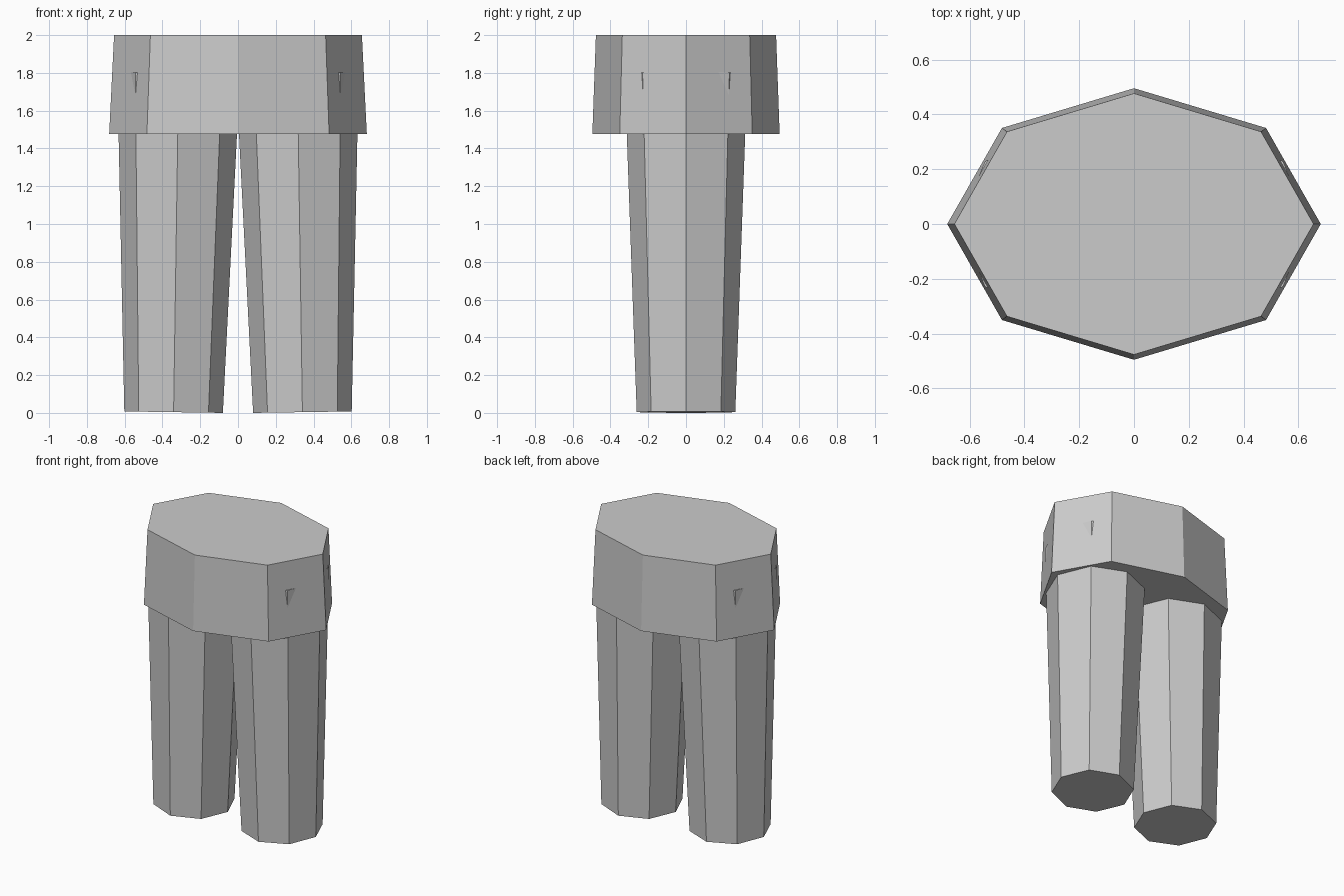
import bpy
from mathutils import Matrix, Vector

if "Cube" in bpy.data.objects:
    bpy.data.objects.remove(bpy.data.objects["Cube"])

SIDES = 8


def tapered_tube(name, base, r_bottom, r_top, height, tilt=0.0, depth_scale=1.0):
    """Eight-sided tapered block standing on its base centre."""
    rot = Matrix.Rotation(tilt, 3, 'Y')
    centre = Vector(base) + rot @ Vector((0, 0, height / 2))
    bpy.ops.mesh.primitive_cone_add(
        vertices=SIDES, radius1=r_bottom, radius2=r_top, depth=height,
        location=centre, rotation=(0, tilt, 0))
    obj = bpy.context.object
    obj.name = name
    obj.scale.y = depth_scale
    return obj


# Waist block, wider than deep
tapered_tube("waist", (0, 0, 1.476), 0.682, 0.656, 0.524, depth_scale=0.727)

# Legs lean slightly inward; their upper corners just poke through the waist
for side, label in ((1, "right"), (-1, "left")):
    tapered_tube(f"{label}_leg", (side * 0.341, 0, 0.004), 0.261, 0.325, 1.796,
                 tilt=-side * 0.015)
